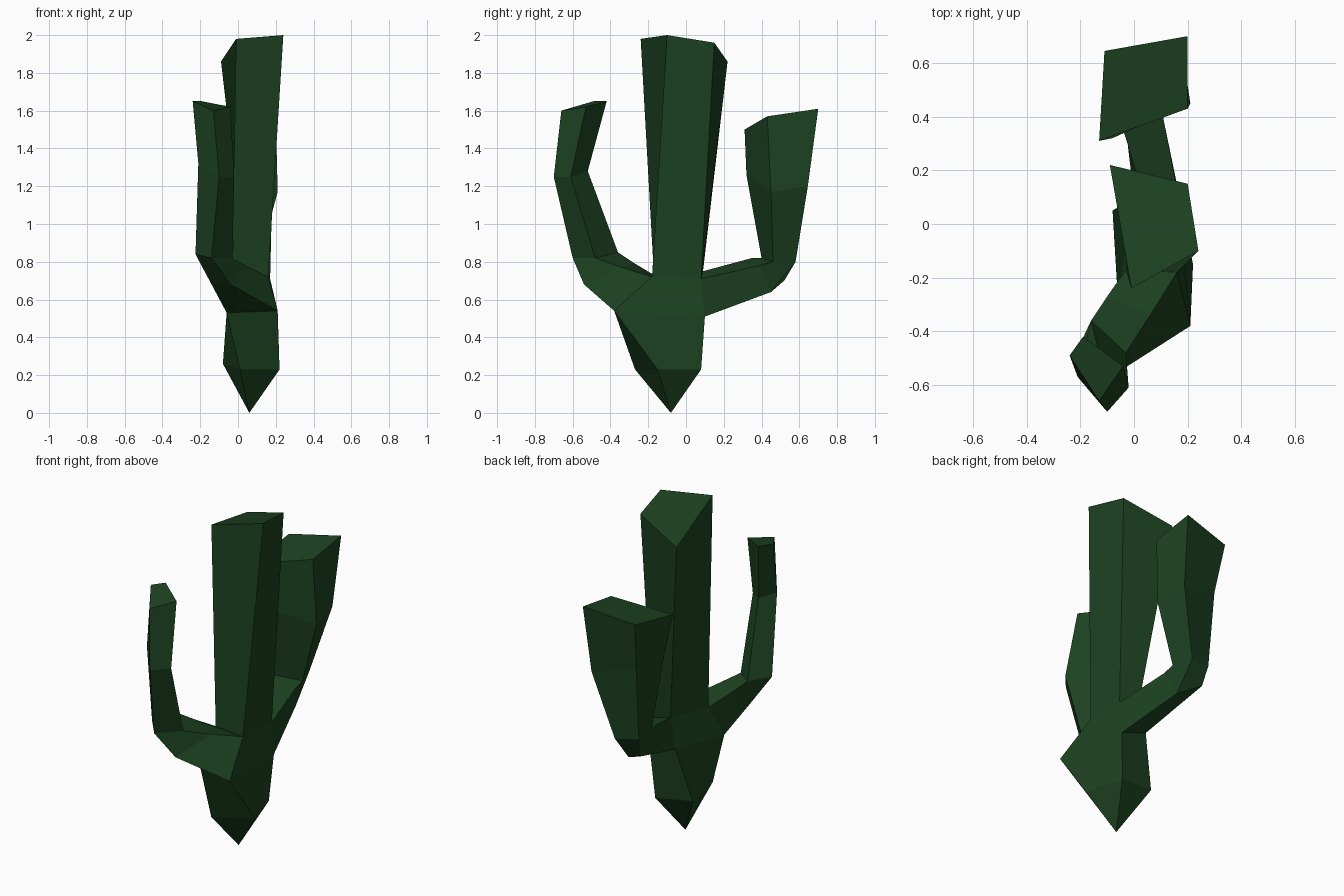
import bpy, bmesh

bm = bmesh.new()


def ring(points):
    return [bm.verts.new(p) for p in points]


def bridge(a, b, skip=()):
    """Join two four-sided rings, leaving the listed sides open."""
    for i in range(4):
        if i not in skip:
            j = (i + 1) % 4
            bm.faces.new((a[i], a[j], b[j], b[i]))


def grow_arm(start, sections):
    """Loft an arm out of an open trunk side and cap its tip."""
    current = start
    for points in sections:
        nxt = ring(points)
        bridge(current, nxt)
        current = nxt
    bm.faces.new(current)


# Trunk rings, corners ordered: back left, front left, front right, back right
base = ring([(-0.08, 0.05, 0.26), (0.01, -0.27, 0.23), (0.22, -0.15, 0.23), (0.15, 0.08, 0.23)])
waist = ring([(0.0, 0.10, 0.57), (-0.06, -0.28, 0.53), (0.21, -0.38, 0.54), (0.17, 0.10, 0.51)])
neck = ring([(0.04, 0.09, 0.75), (-0.03, -0.17, 0.73), (0.16, -0.18, 0.72), (0.17, 0.08, 0.71)])
crown = ring([(-0.09, 0.22, 1.86), (-0.01, -0.24, 1.98), (0.24, -0.10, 2.0), (0.20, 0.15, 1.96)])

# Pointed root
root = bm.verts.new((0.06, -0.08, 0))
for i in range(4):
    bm.faces.new((root, base[i], base[(i + 1) % 4]))

# Trunk, with front and back sides left open for the arms
bridge(base, waist)
bridge(waist, neck, skip=(1, 3))
bridge(neck, crown)
bm.faces.new(crown)

# Front arm, corners ordered: outer, right, inner, left
grow_arm([waist[2], neck[2], neck[1], waist[1]], [
    [(-0.04, -0.54, 0.68), (0.06, -0.34, 0.77), (-0.10, -0.27, 0.79), (-0.14, -0.39, 0.68)],
    [(-0.14, -0.60, 0.82), (-0.03, -0.48, 0.82), (-0.16, -0.36, 0.85), (-0.225, -0.50, 0.84)],
    [(-0.10, -0.70, 1.25), (-0.02, -0.61, 1.25), (-0.12, -0.52, 1.28), (-0.21, -0.57, 1.32)],
    [(-0.13, -0.66, 1.60), (-0.04, -0.53, 1.62), (-0.19, -0.42, 1.65), (-0.24, -0.49, 1.65)],
])

# Back arm, same corner order
grow_arm([waist[3], neck[3], neck[0], waist[0]], [
    [(0.07, 0.45, 0.64), (0.11, 0.39, 0.78), (-0.04, 0.35, 0.82), (-0.05, 0.52, 0.70)],
    [(0.07, 0.58, 0.80), (0.11, 0.46, 0.80), (-0.05, 0.40, 0.82), (-0.07, 0.55, 0.82)],
    [(0.18, 0.645, 1.20), (0.21, 0.45, 1.17), (-0.08, 0.32, 1.26), (-0.08, 0.59, 1.27)],
    [(0.20, 0.70, 1.61), (0.20, 0.43, 1.57), (-0.13, 0.31, 1.50), (-0.11, 0.645, 1.56)],
])

bmesh.ops.recalc_face_normals(bm, faces=bm.faces[:])
mesh = bpy.data.meshes.new("cactus")
bm.to_mesh(mesh)
bm.free()

# Dark green skin
skin = bpy.data.materials.new("cactus_green")
skin.diffuse_color = (0.012, 0.055, 0.015, 1)
mesh.materials.append(skin)
cactus = bpy.data.objects.new("cactus", mesh)
bpy.context.collection.objects.link(cactus)
